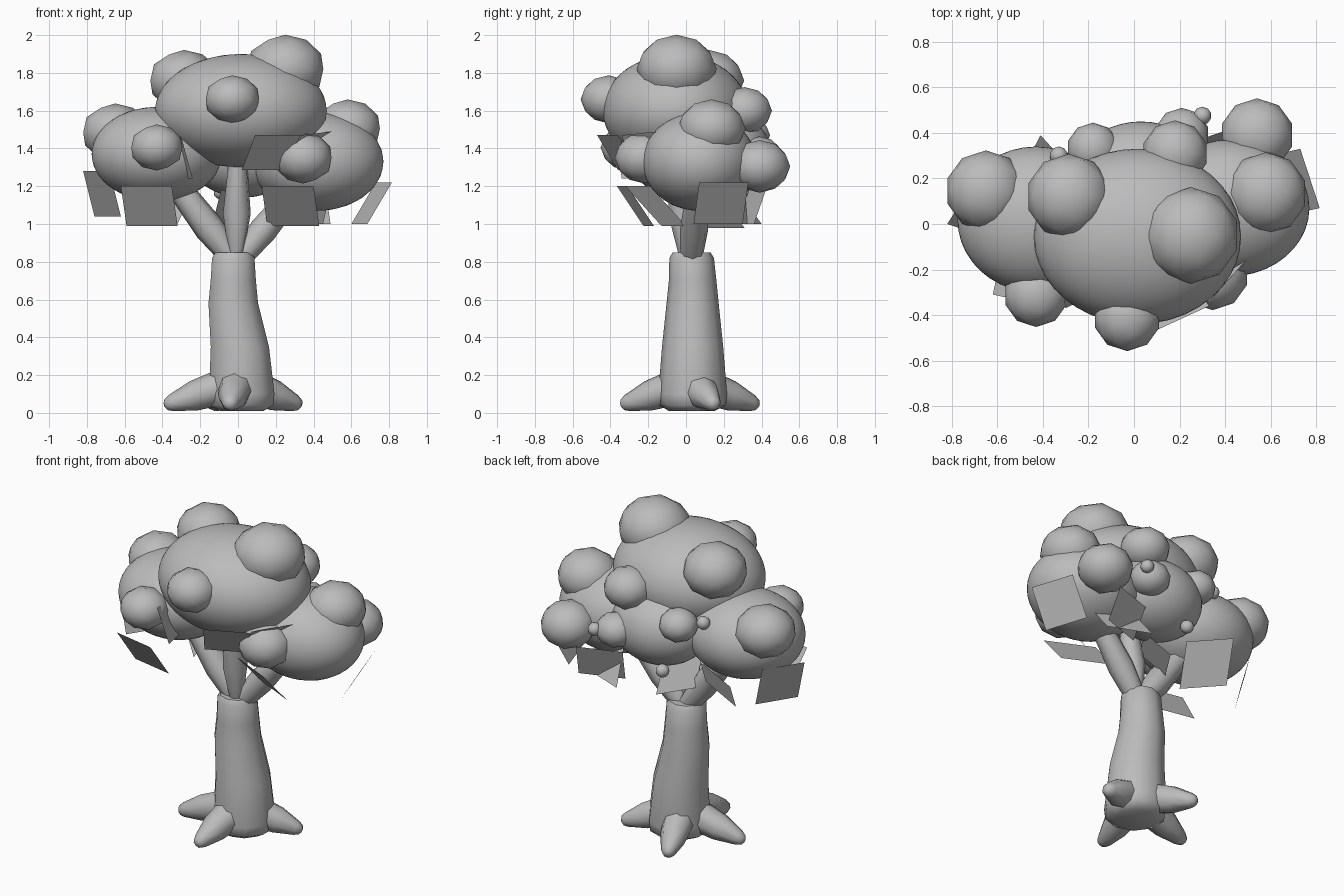
import bpy
import bmesh
from mathutils import Vector

default_cube = bpy.data.objects.get("Cube")
if default_cube:
    bpy.data.objects.remove(default_cube, do_unlink=True)


def make_material(name, colour):
    material = bpy.data.materials.new(name)
    material.use_nodes = True
    material.diffuse_color = colour
    material.node_tree.nodes["Principled BSDF"].inputs["Base Color"].default_value = colour
    return material


grey = make_material("plain grey", (.5, .5, .5, 1))


def finish(name, bm, smooth=True):
    """Turn a bmesh into a named, shaded object."""
    mesh = bpy.data.meshes.new(name)
    for face in bm.faces:
        face.smooth = smooth
    bm.to_mesh(mesh)
    bm.free()
    mesh.materials.append(grey)
    part = bpy.data.objects.new(name, mesh)
    bpy.context.collection.objects.link(part)
    return part


def blob(name, centre, radii, detail):
    bm = bmesh.new()
    bmesh.ops.create_icosphere(bm, subdivisions=detail, radius=1)
    bmesh.ops.scale(bm, vec=radii, verts=bm.verts)
    bmesh.ops.translate(bm, vec=centre, verts=bm.verts)
    return finish(name, bm)


def tube(name, path, radii, sides=10, upright=False):
    """Sweep a tapering ring along a path and close both ends."""
    bm = bmesh.new()
    points = [Vector(p) for p in path]
    rings = []
    for i, (point, radius) in enumerate(zip(points, radii)):
        ahead = points[min(i + 1, len(points) - 1)]
        behind = points[max(i - 1, 0)]
        direction = Vector((0, 0, 1)) if upright else ahead - behind
        turn = direction.to_track_quat("Z", "Y").to_matrix().to_4x4()
        turn.translation = point
        rings.append(bmesh.ops.create_circle(
            bm, segments=sides, radius=radius, matrix=turn)["verts"])
    for low, high in zip(rings, rings[1:]):
        for i in range(sides):
            j = (i + 1) % sides
            bm.faces.new((low[i], low[j], high[j], high[i]))
    bm.faces.new(rings[0])
    bm.faces.new(rings[-1])
    bmesh.ops.recalc_face_normals(bm, faces=bm.faces)
    part = finish(name, bm)
    bpy.context.view_layer.objects.active = part
    part.select_set(True)
    bpy.ops.object.shade_smooth_by_angle(angle=1)
    part.select_set(False)
    return part


def card(name, corner, first_edge, second_edge):
    """A thin leaf card spanned by two edges."""
    bm = bmesh.new()
    corner, first, second = Vector(corner), Vector(first_edge), Vector(second_edge)
    corners = (corner, corner + first, corner + first + second, corner + second)
    bm.faces.new([bm.verts.new(p) for p in corners])
    return finish(name, bm, smooth=False)


# Trunk, gently bent
tube("trunk",
     [(.02, .03, .01), (.02, .035, .04), (.02, .035, .1), (.01, .035, .35),
      (-.025, .035, .58), (-.025, .035, .7), (-.025, .03, .82), (-.025, .03, .85)],
     [.12, .175, .182, .162, .138, .126, .118, .1], upright=True)

# Roots
root_tips = {"left": (.335, .155), "right": (-.39, -.02),
             "front": (-.045, -.345), "back": (-.14, .385)}
for side, (x, y) in root_tips.items():
    tip = Vector((x, y, .04))
    start = Vector((x * .2, y * .2 + .02, .14))
    path = [start.lerp(tip, t) for t in (0, .5, .88, .97, 1)]
    tube(side + "_root", path, [.095, .08, .045, .03, .012], sides=8)

# Branches: start, end and radii
branches = {
    "left": ((.02, .03, .83), (.3, .06, 1.17), (.06, .075, .06)),
    "right": ((-.04, .03, .83), (-.32, .03, 1.2), (.06, .08, .065)),
    "front": ((-.01, 0, .84), (0, -.05, 1.38), (.04, .075, .045)),
}
for side, (start, end, radii) in branches.items():
    path = [Vector(start).lerp(Vector(end), t) for t in (0, .4, 1)]
    tube(side + "_branch", path, radii, sides=8)

# Large crown masses
crowns = {
    "top_crown": ((.015, -.055, 1.6), (.455, .385, .3)),
    "right_crown": ((-.43, .02, 1.37), (.345, .32, .25)),
    "left_crown": ((.42, .07, 1.33), (.35, .3, .26)),
    "back_crown": ((.03, .2, 1.37), (.3, .25, .23)),
}
for name, (centre, radii) in crowns.items():
    blob(name, centre, radii, 4)

# Smaller leaf clumps on the crowns
clumps = {
    "top_left": (.25, -.05, 1.82, .212),
    "top_right": (-.285, .12, 1.76, .188),
    "top_front": (-.03, -.41, 1.66, .148),
    "top_back": (.18, .31, 1.6, .145),
    "right_outer": (-.65, .145, 1.485, .178),
    "right_front": (-.43, -.31, 1.405, .142),
    "left_outer": (.58, .135, 1.505, .18),
    "left_front": (.345, -.22, 1.35, .158),
    "left_back": (.54, .39, 1.305, .162),
    "middle_back": (-.18, .33, 1.47, .115),
    "low_back": (.21, .39, 1.36, .12),
}
for side, (x, y, z, r) in clumps.items():
    blob(side + "_clump", (x, y, z), (r, r, r * .86), 2)

# Small fruit on the back
for i, spot in enumerate([(-.33, .3, 1.51), (.3, .475, 1.37), (-.09, .36, 1.17)]):
    blob("fruit_" + "abc"[i], spot, (.04, .04, .04), 2)

# Leaf cards hanging around the crown: corner and two edges
cards = {
    "right_side": ((-.82, 0, 1.28), (.06, -.02, -.24), (.14, .22, 0)),
    "right_front": ((-.62, -.31, 1.2), (.27, -.055, 0), (.03, .14, -.21)),
    "right_inner": ((-.3, -.37, 1.46), (-.04, .22, 0), (.06, .03, -.22)),
    "left_front": ((.125, -.19, 1.2), (.275, -.13, 0), (.03, .19, -.21)),
    "middle_front": ((.09, -.47, 1.47), (.24, .11, 0), (-.07, .11, -.185)),
    "left_upper": ((.5, -.15, 1.49), (-.17, -.19, -.02), (-.1, .05, -.18)),
    "left_side": ((.73, .33, 1.22), (-.13, -.03, -.22), (.085, -.26, 0)),
    "left_back": ((.46, .43, 1.2), (-.26, -.09, 0), (.03, -.07, -.2)),
    "middle_back": ((.25, .245, 1.22), (.25, -.1, 0), (-.05, .155, -.22)),
    "inner_back": ((-.09, -.06, 1.18), (.13, .2, 0), (-.05, .17, -.2)),
    "right_back": ((-.41, .39, 1.2), (.18, -.2, 0), (-.09, -.17, -.2)),
}
for side, (corner, first_edge, second_edge) in cards.items():
    card(side + "_leaf_card", corner, first_edge, second_edge)
